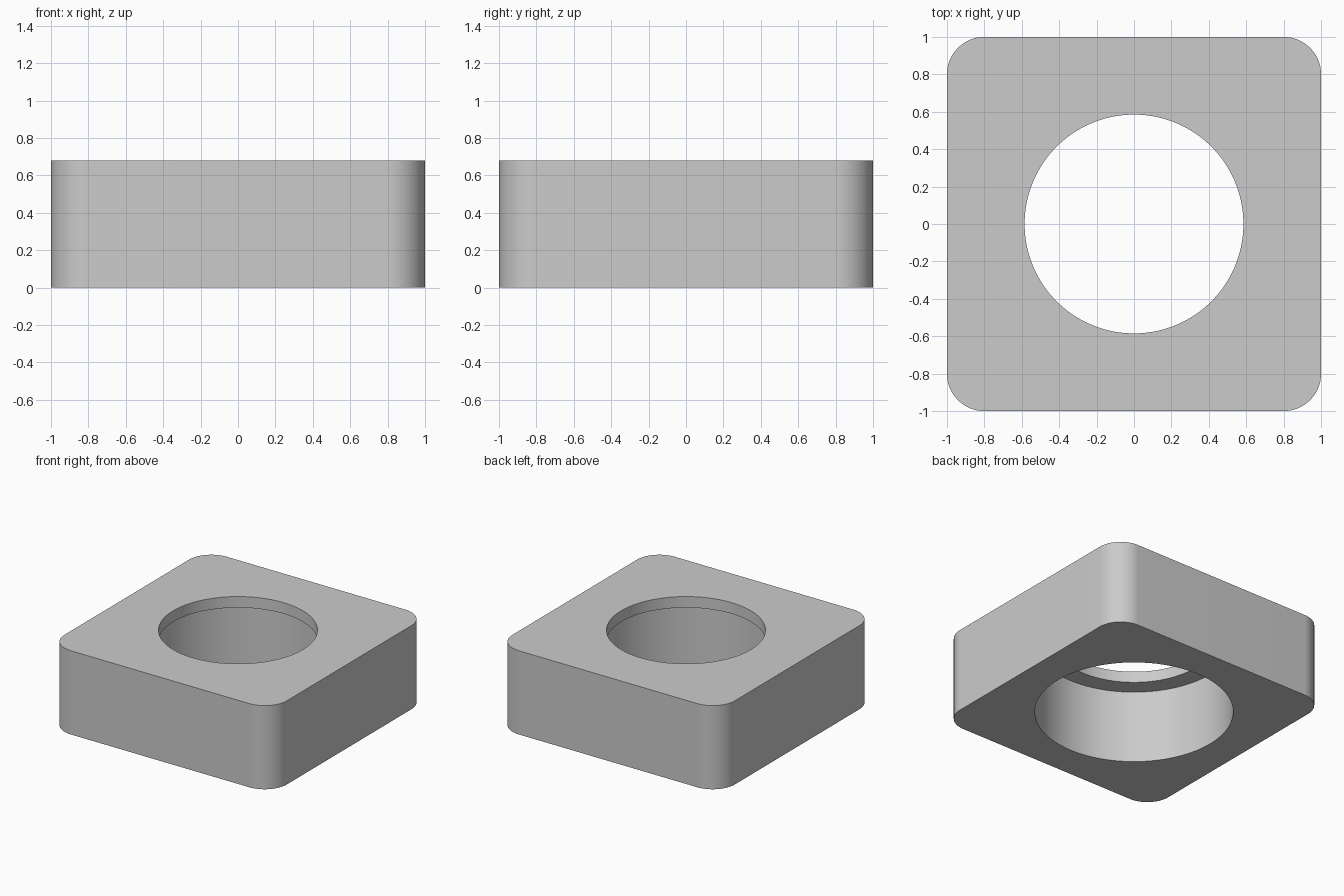
import bpy
import bmesh
from math import cos, sin, pi, radians

cube = bpy.data.objects.get("Cube")
if cube:
    bpy.data.objects.remove(cube, do_unlink=True)

HEIGHT = 0.68
STEP = 0.59          # underside of the thin lip around the top opening
CORNER = 0.2
PER_CORNER = 32
COUNT = 4 * PER_CORNER


def rounded_square(z):
    points = []
    for q in range(4):
        mid = pi / 4 + q * pi / 2
        cx = (1 - CORNER) * (1 if cos(mid) > 0 else -1)
        cy = (1 - CORNER) * (1 if sin(mid) > 0 else -1)
        for k in range(PER_CORNER):
            a = q * pi / 2 + k / (PER_CORNER - 1) * pi / 2
            points.append((cx + CORNER * cos(a), cy + CORNER * sin(a), z))
    return points


def circle(radius, z):
    angles = [(i + 0.5) * 2 * pi / COUNT for i in range(COUNT)]
    return [(radius * cos(a), radius * sin(a), z) for a in angles]


# Grey material
grey = bpy.data.materials.new("grey")
grey.use_nodes = True
colour = (0.6, 0.6, 0.6, 1)
grey.diffuse_color = colour
grey.node_tree.nodes["Principled BSDF"].inputs["Base Color"].default_value = colour

# Closed section: outer wall, top face, lip, step, wider bore, underside
sections = [
    rounded_square(0), rounded_square(HEIGHT),
    circle(0.585, HEIGHT), circle(0.585, STEP),
    circle(0.73, STEP), circle(0.73, 0),
]
bm = bmesh.new()
rings = [[bm.verts.new(p) for p in s] for s in sections]
for n, lower in enumerate(rings):
    upper = rings[(n + 1) % len(rings)]
    for i in range(COUNT):
        j = (i + 1) % COUNT
        bm.faces.new((lower[i], lower[j], upper[j], upper[i]))
bmesh.ops.recalc_face_normals(bm, faces=bm.faces)

mesh = bpy.data.meshes.new("square_block")
bm.to_mesh(mesh)
bm.free()
mesh.materials.append(grey)
block = bpy.data.objects.new("square_block", mesh)
bpy.context.collection.objects.link(block)

# Smooth curved walls, sharp rims
bpy.ops.object.select_all(action="DESELECT")
block.select_set(True)
bpy.context.view_layer.objects.active = block
bpy.ops.object.shade_smooth_by_angle(angle=radians(30))
